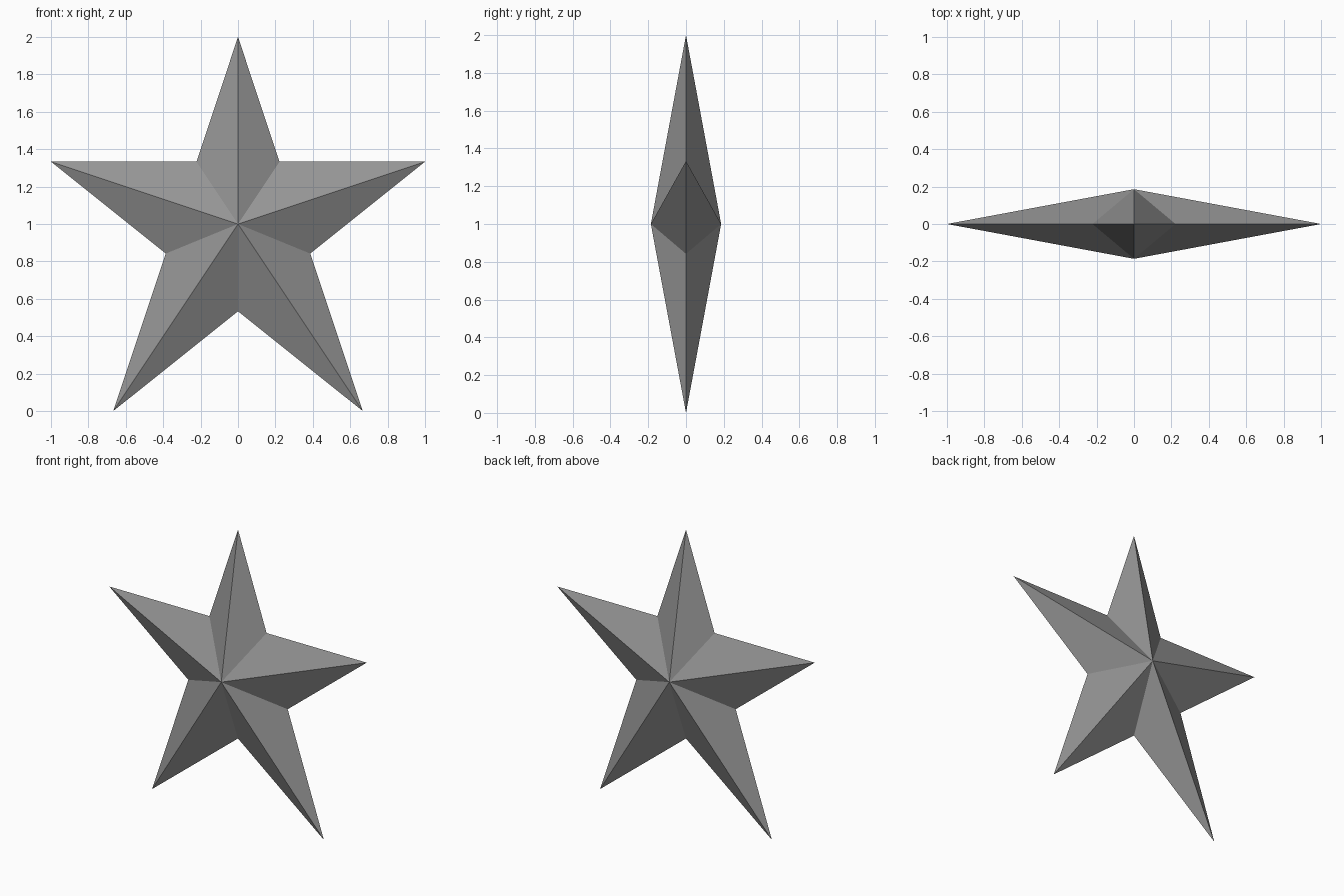
import bpy, bmesh

if "Cube" in bpy.data.objects:
    bpy.data.objects.remove(bpy.data.objects["Cube"])

DEPTH = 0.186   # half thickness at the hub
HUB_Z = 1.0

# Right half of the outline, from top tip down to the bottom notch (x, z)
half = [(0, 2), (0.222, 1.333), (1, 1.333), (0.386, 0.842), (0.667, 0), (0, 0.533)]
# Mirror across x = 0 to close the loop
outline = half + [(-x, z) for x, z in half[-2:0:-1]]

# Faceted star: fan the outline to a front and a back peak
bm = bmesh.new()
ring = [bm.verts.new((x, 0, z)) for x, z in outline]
for y in (-DEPTH, DEPTH):
    peak = bm.verts.new((0, y, HUB_Z))
    for a, b in zip(ring, ring[1:] + ring[:1]):
        bm.faces.new((a, b, peak))
bmesh.ops.recalc_face_normals(bm, faces=bm.faces)

mesh = bpy.data.meshes.new("star")
bm.to_mesh(mesh)
bm.free()
star = bpy.data.objects.new("star", mesh)
bpy.context.collection.objects.link(star)

# Dark grey surface
grey = bpy.data.materials.new("dark_grey")
grey.diffuse_color = (0.3, 0.3, 0.3, 1)
grey.use_nodes = True
grey.node_tree.nodes["Principled BSDF"].inputs["Base Color"].default_value = grey.diffuse_color
mesh.materials.append(grey)
